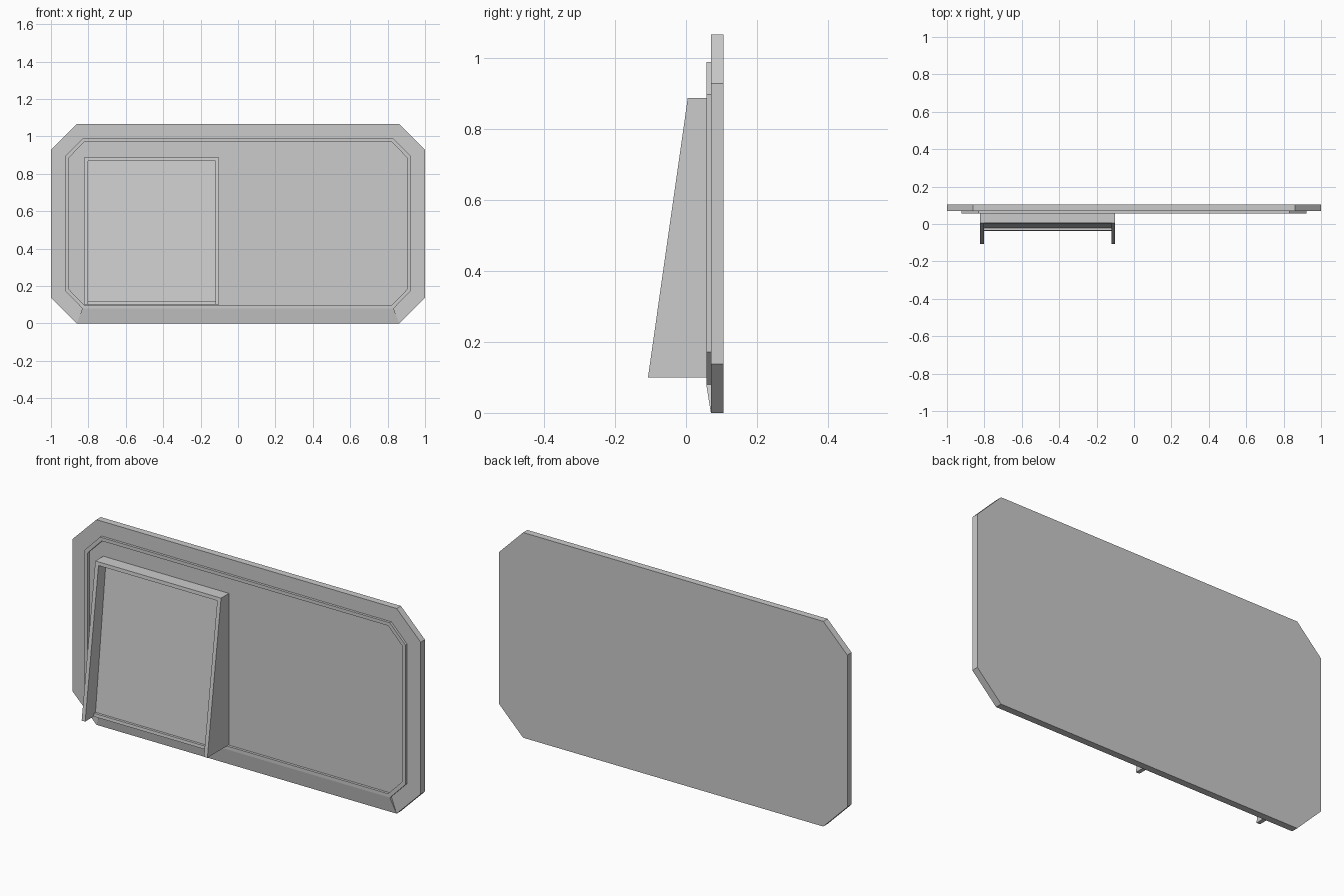
import bpy, bmesh

if "Cube" in bpy.data.objects:
    bpy.data.objects.remove(bpy.data.objects["Cube"])


def make(name, verts, faces):
    mesh = bpy.data.meshes.new(name)
    mesh.from_pydata(verts, [], faces)
    bm = bmesh.new()
    bm.from_mesh(mesh)
    bmesh.ops.recalc_face_normals(bm, faces=bm.faces)
    bm.to_mesh(mesh)
    bm.free()
    ob = bpy.data.objects.new(name, mesh)
    bpy.context.collection.objects.link(ob)
    return ob


def bridge(a, b, n):
    return [(a + i, a + (i + 1) % n, b + (i + 1) % n, b + i) for i in range(n)]


def octagon(hx, z0, z1, cx, cz, y):
    # chamfered rectangle in the XZ plane
    right = [(hx - cx, z0), (hx, z0 + cz), (hx, z1 - cz), (hx - cx, z1)]
    pts = right + [(-x, z) for x, z in reversed(right)]
    return [(x, y, z) for x, z in pts]


def side_prism(name, profile, x0, x1):
    # YZ profile extruded along X
    n = len(profile)
    verts = [(x, y, z) for x in (x0, x1) for y, z in profile]
    return make(name, verts, bridge(0, n, n) + [tuple(range(n)), tuple(range(n, 2 * n))])


FRONT, BACK, RIM = 0.07, 0.105, 0.057

# chamfered back plate
plate = octagon(1, 0, 1.065, 0.138, 0.138, FRONT) + octagon(1, 0, 1.065, 0.138, 0.138, BACK)
make("back_plate", plate, bridge(0, 8, 8) + [tuple(range(8)), tuple(range(8, 16))])

# raised rim around the shallow recess
outer, inner = (0.922, 0.08, 0.988, 0.09, 0.092), (0.903, 0.098, 0.97, 0.081, 0.083)
rim = octagon(*outer, FRONT) + octagon(*outer, RIM) + octagon(*inner, RIM) + octagon(*inner, FRONT)
make("raised_rim", rim, bridge(0, 8, 8) + bridge(8, 16, 8) + bridge(16, 24, 8) + bridge(24, 0, 8))

# sloping strip from the rim down to the bottom edge
strip = [(s * x, y, z) for s in (-1, 1)
         for x, y, z in ((0.832, RIM, 0.08), (0.832, FRONT, 0.08), (0.862, FRONT, 0))]
make("bottom_slope", strip, bridge(0, 3, 3) + [(0, 1, 2), (3, 4, 5)])

# hood cheeks
cheek = [(0.005, 0.886), (-0.107, 0.1), (FRONT, 0.1), (FRONT, 0.886)]
for name, x in (("left_cheek", -0.823), ("right_cheek", -0.121)):
    side_prism(name, cheek, x, x + 0.02)

# hood top, tilted panel and bottom ledge between the cheeks
side_prism("hood_top", [(0.005, 0.886), (0.003, 0.868), (FRONT, 0.868), (FRONT, 0.886)], -0.803, -0.121)
side_prism("tilted_panel", [(0.064, 0.868), (-0.022, 0.116), (FRONT, 0.116), (FRONT, 0.868)], -0.803, -0.121)
side_prism("bottom_ledge", [(-0.035, 0.116), (-0.037, 0.1), (FRONT, 0.1), (FRONT, 0.116)], -0.803, -0.121)
